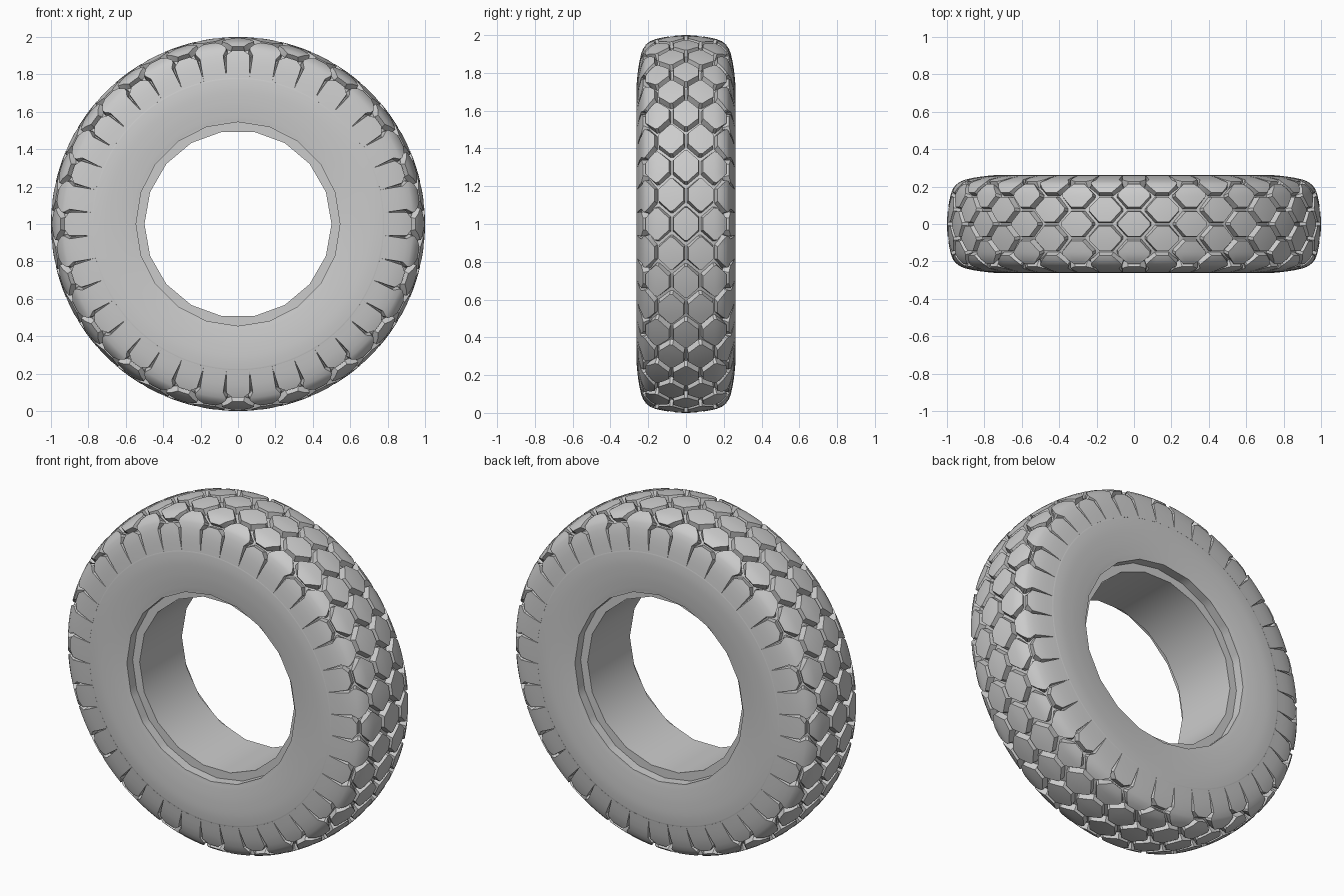
import bpy, bmesh, math
from mathutils import Vector

if "Cube" in bpy.data.objects:
    bpy.data.objects.remove(bpy.data.objects["Cube"])

rubber = bpy.data.materials.new("grey_rubber")
rubber.diffuse_color = (0.6, 0.6, 0.6, 1)
rubber.use_nodes = True
rubber.node_tree.nodes["Principled BSDF"].inputs["Base Color"].default_value = rubber.diffuse_color

# Half cross-section as (y, radius), from the crown down to the bead
CTRL = [(0, 1.0), (.09, .993), (.17, .976), (.213, .950), (.238, .90), (.250, .84),
        (.258, .78), (.262, .72), (.260, .65), (.255, .59), (.249, .545)]
STEPS = 8
P = [Vector(c) for c in [(-.09, .993)] + CTRL + [(.239, .51)]]
curve = []
for i in range(1, len(P) - 2):
    a, b, c, d = P[i - 1:i + 3]
    for k in range(STEPS):
        t = k / STEPS
        curve.append(0.5 * (2 * b + (c - a) * t + (2 * a - 5 * b + 4 * c - d) * t * t
                            + (3 * b - a - 3 * c + d) * t ** 3))
curve.append(P[-2])
arc = [0.0]
for p, q in zip(curve, curve[1:]):
    arc.append(arc[-1] + (q - p).length)

PITCH = math.tau / 20       # one tread repeat
COL = .079                  # spacing of the block columns across the tread
FLAT, TIP = .047, .110      # half length of a block at its flats and at its tips
GAP, DEPTH = .012, .036
BEND, END = .275, .40       # where the side slits start and run out


def profile(s):
    """Point on the signed half profile at arc length s."""
    u = abs(s)
    i = 0
    while i < len(arc) - 2 and arc[i + 1] < u:
        i += 1
    p = curve[i].lerp(curve[i + 1], (u - arc[i]) / (arc[i + 1] - arc[i]))
    return Vector((math.copysign(p.x, s), p.y))


def section(s, inset):
    """Profile point moved inwards by inset."""
    t = profile(s + .012) - profile(s - .012)
    n = Vector((-t.y, t.x)).normalized()
    return profile(s) - n * inset


def spin(pt, theta):
    return Vector((pt.y * math.sin(theta), pt.x, 1 + pt.y * math.cos(theta)))


def depth(s):
    u = abs(s)
    return DEPTH if u < BEND else max(0, DEPTH * (END - u) / (END - BEND))


def finish(bm, name):
    bmesh.ops.recalc_face_normals(bm, faces=bm.faces)
    me = bpy.data.meshes.new(name)
    bm.to_mesh(me)
    bm.free()
    me.materials.append(rubber)
    ob = bpy.data.objects.new(name, me)
    bpy.context.collection.objects.link(ob)
    bpy.context.view_layer.objects.active = ob
    ob.select_set(True)
    bpy.ops.object.shade_smooth_by_angle(angle=math.radians(32))
    ob.select_set(False)


def revolve(name, ring, count, offset=0.0, facets=None):
    """Closed solid of revolution; ring points under r 0.55 may be faceted."""
    bm = bmesh.new()
    rows = []
    for j in range(count):
        th = math.tau * j / count + offset
        row = []
        for p in ring:
            p = Vector(p)
            if facets and p.y < .55:
                w = math.tau / facets
                p.y *= math.cos(w / 2) / math.cos(th % w - w / 2)
            row.append(bm.verts.new(spin(p, th)))
        rows.append(row)
    n = len(ring)
    for j in range(count):
        a, b = rows[j], rows[(j + 1) % count]
        for i in range(n):
            bm.faces.new((a[i], a[(i + 1) % n], b[(i + 1) % n], b[i]))
    finish(bm, name)


def add_block(bm, theta, top, base, cols=4):
    """Raised block; top and base list (s, half angle) rows of equal length."""
    layers = []
    for rows, low in ((top, False), (base, True)):
        layers.append([[bm.verts.new(spin(section(s, depth(s) + .004 if low else 0),
                                          theta + h * (2 * k / cols - 1)))
                        for k in range(cols + 1)] for s, h in rows])
    n = len(top)
    for g in layers:
        for i in range(n - 1):
            for k in range(cols):
                bm.faces.new((g[i][k], g[i][k + 1], g[i + 1][k + 1], g[i + 1][k]))
    t, b = [[g[0][k] for k in range(cols)] + [g[i][cols] for i in range(n - 1)]
            + [g[-1][k] for k in range(cols, 0, -1)] + [g[i][0] for i in range(n - 1, 0, -1)]
            for g in layers]
    for i in range(len(t)):
        j = (i + 1) % len(t)
        bm.faces.new((t[i], t[j], b[j], b[i]))


# Tire body: groove floor, sidewalls and bead
half = [section(s, depth(s)) for s in [i * .02 for i in range(20)]]
half += [p for p, s in zip(curve, arc) if s > END - .005]
half.append(Vector((.195, .545)))
ring = half + [Vector((-p.x, p.y)) for p in reversed(half[1:])]
revolve("tire_body", ring, 120, facets=20)

# Inner lining with 18 flat sides
revolve("inner_lining", [(-.195, .5), (.195, .5), (.195, .56), (-.195, .56)], 18, math.pi / 2)


# Hexagonal tread blocks with blunt tips in five staggered columns
def hexagon(center, g):
    return [(center + v * (COL - g), TIP - 1.3 * g - max(abs(v), .12) * (TIP - FLAT))
            for v in (-1, -.55, -.12, .12, .55, 1)]


bm = bmesh.new()
for col in range(-2, 3):
    for i in range(20):
        add_block(bm, (i + .5 * (col % 2)) * PITCH,
                  hexagon(col * COL, GAP), hexagon(col * COL, .005))
finish(bm, "tread_blocks")


# Shoulder lugs: long and short ones alternate, slits taper out on the sidewall
def lug(outline, g, sign):
    rows = []
    for i, (s, h) in enumerate(outline):
        taper = 1 if s < BEND - .005 else .65 * (END - s) / (END - BEND)
        rows.append((sign * (s + (g if i == 0 else 0)), h - 1.2 * g * taper))
    return rows


H = PITCH / 4
SIDE = [(BEND, H), (.32, H), (.36, H), (END, H)]
LONG = [(2 * COL, FLAT), (2.5 * COL, (FLAT + TIP) / 2), (2.9 * COL, TIP - .007),
        (3.1 * COL, TIP - .007)] + SIDE
SHORT = [(3 * COL, FLAT)] + SIDE
bm = bmesh.new()
for i in range(20):
    for sign in (-1, 1):
        for outline, shift in ((LONG, .5), (SHORT, 0)):
            add_block(bm, (i + shift) * PITCH, lug(outline, GAP, sign), lug(outline, .004, sign))
finish(bm, "shoulder_lugs")
